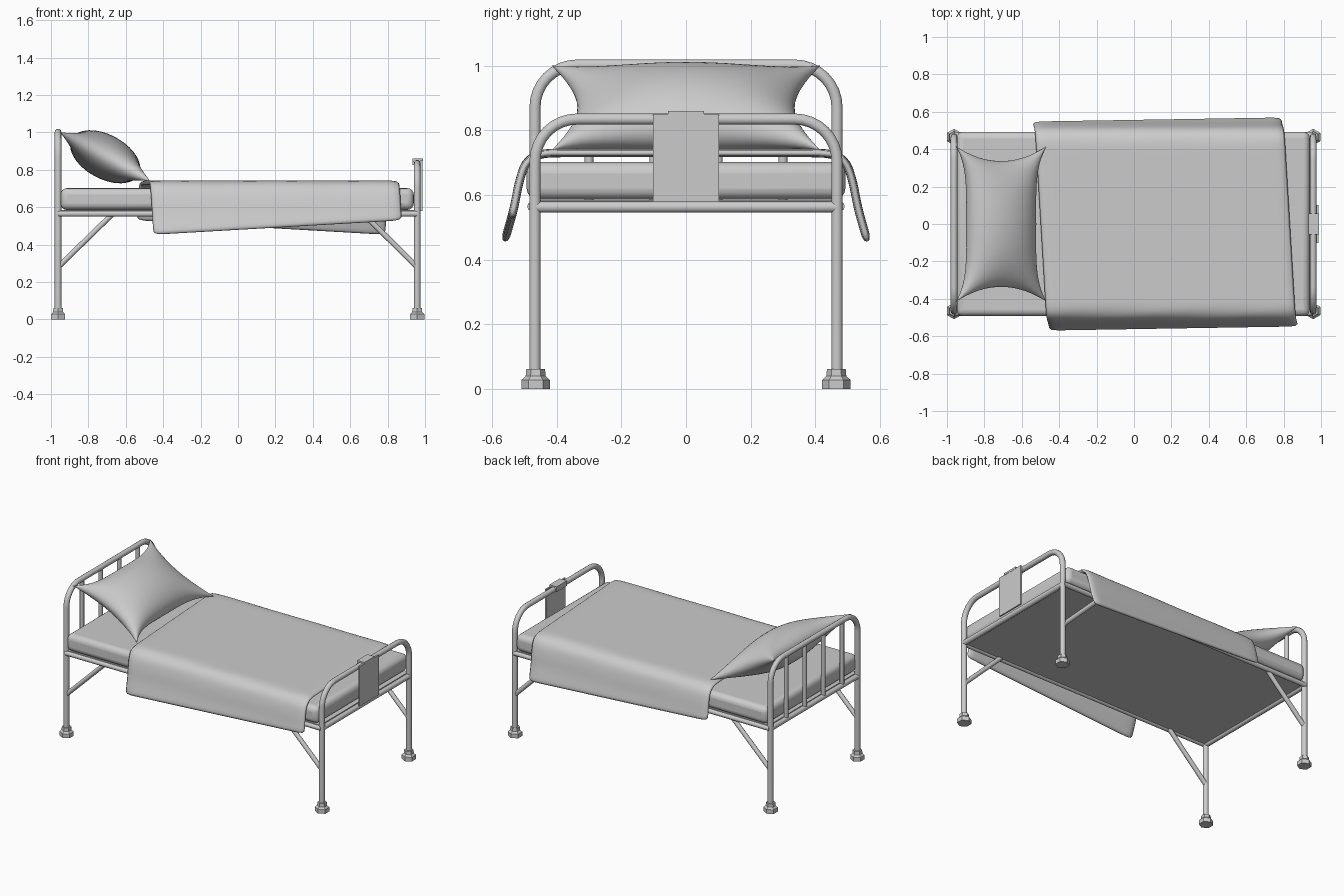
import bpy, math
from mathutils import Vector

if "Cube" in bpy.data.objects:
    bpy.data.objects.remove(bpy.data.objects["Cube"])


def finish(ob, angle=40):
    bpy.ops.object.select_all(action='DESELECT')
    ob.select_set(True)
    bpy.context.view_layer.objects.active = ob
    bpy.ops.object.shade_smooth_by_angle(angle=math.radians(angle))
    return ob


def mesh_object(name, verts, faces):
    me = bpy.data.meshes.new(name)
    me.from_pydata(verts, [], faces)
    ob = bpy.data.objects.new(name, me)
    bpy.context.collection.objects.link(ob)
    return ob


def tube(name, points, radius):
    cu = bpy.data.curves.new(name, 'CURVE')
    cu.dimensions = '3D'
    cu.bevel_depth = radius
    cu.bevel_resolution = 3
    cu.use_fill_caps = True
    sp = cu.splines.new('POLY')
    sp.points.add(len(points) - 1)
    for p, co in zip(sp.points, points):
        p.co = (*co, 1)
    ob = bpy.data.objects.new(name, cu)
    bpy.context.collection.objects.link(ob)
    bpy.ops.object.select_all(action='DESELECT')
    ob.select_set(True)
    bpy.context.view_layer.objects.active = ob
    bpy.ops.object.convert(target='MESH')
    return finish(bpy.context.object)


def box(name, lo, hi, bevel=0, segments=4):
    lo, hi = Vector(lo), Vector(hi)
    bpy.ops.mesh.primitive_cube_add(size=1, location=(lo + hi) / 2)
    ob = bpy.context.object
    ob.name = name
    ob.scale = hi - lo
    bpy.ops.object.transform_apply(location=False, rotation=False, scale=True)
    if bevel:
        m = ob.modifiers.new("round", 'BEVEL')
        m.width, m.segments = bevel, segments
    return finish(ob)


def lathe(name, profile, x, y, sides=6):
    verts = [(x + r * math.cos(a), y + r * math.sin(a), z) for r, z in profile
             for a in (math.pi / 2 + 2 * math.pi * k / sides for k in range(sides))]
    n = len(profile)
    faces = [(i * sides + k, i * sides + (k + 1) % sides, (i + 1) * sides + (k + 1) % sides,
              (i + 1) * sides + k) for i in range(n - 1) for k in range(sides)]
    faces += [tuple(reversed(range(sides))), tuple(range((n - 1) * sides, n * sides))]
    return finish(mesh_object(name, verts, faces), 30)


def hoop(x, top, r=0.13, y=0.467, steps=8):
    arc = [(x, y - r + r * math.cos(a), top - r + r * math.sin(a))
           for a in (math.pi / 2 * k / steps for k in range(steps + 1))]
    half = [(x, y, 0.04)] + arc
    return half + [(px, -py, pz) for px, py, pz in reversed(half)]


# bent tube end frames with cross rails, feet and diagonal braces
for end, x, top in (("head", -0.962, 1.002), ("foot", 0.958, 0.835)):
    s = math.copysign(1, x)
    tube(end + "_frame", hoop(x, top), 0.018)
    tube(end + "_cross_rail", [(x, -0.467, 0.563), (x, 0.467, 0.563)], 0.018)
    for y in (-0.465, 0.465):
        lathe(end + "_foot_cap", [(0.044, 0), (0.044, 0.028), (0.031, 0.04), (0.029, 0.062)], x, y)
        tube(end + "_brace", [(x, y, 0.28), (s * 0.67, y, 0.565)], 0.015)

# headboard bars
for y in (-0.3, -0.1, 0.1, 0.3):
    tube("headboard_bar", [(-0.962, y, 0.563), (-0.962, y, 1.0)], 0.014)

# side rails, base panel, mattress
for y in (-0.475, 0.475):
    tube("side_rail", [(-0.962, y, 0.565), (0.958, y, 0.565)], 0.016)
box("base_panel", (-0.955, -0.475, 0.56), (0.95, 0.475, 0.585))
box("mattress", (-0.95, -0.493, 0.586), (0.94, 0.493, 0.702), 0.035)

# chart board hung over the foot rail
box("chart_board", (0.976, -0.102, 0.58), (0.986, 0.102, 0.85))
box("chart_clip", (0.935, -0.055, 0.846), (0.988, 0.055, 0.86))
box("chart_clip_lip", (0.933, -0.055, 0.825), (0.94, 0.055, 0.86))

# blanket: a slightly turned sheet folded over the mattress sides
PROFILE = [(0, 0.743), (0.43, 0.743), (0.475, 0.735), (0.51, 0.705),
           (0.53, 0.64), (0.545, 0.56), (0.575, 0.455), (0.60, 0.38)]


def drape(s):
    left, sign = abs(s), math.copysign(1, s)
    for (y0, z0), (y1, z1) in zip(PROFILE, PROFILE[1:]):
        d = math.hypot(y1 - y0, z1 - z0)
        if left <= d:
            f = left / d
            return sign * (y0 + f * (y1 - y0)), z0 + f * (z1 - z0)
        left -= d


NX, NT, TURN = 16, 44, 0.06
verts = []
for i in range(NX + 1):
    lx = -0.6675 + 1.335 * i / NX
    for j in range(NT + 1):
        t = -0.74 + 1.48 * j / NT
        y, z = drape(t + TURN * lx)
        verts.append((0.1675 + lx - TURN * t, y, z))
faces = [(i * (NT + 1) + j, (i + 1) * (NT + 1) + j, (i + 1) * (NT + 1) + j + 1, i * (NT + 1) + j + 1)
         for i in range(NX) for j in range(NT)]
blanket = mesh_object("blanket", verts, faces)
m = blanket.modifiers.new("thickness", 'SOLIDIFY')
m.thickness, m.offset = 0.026, -1
m = blanket.modifiers.new("soften", 'SUBSURF')
m.levels = m.render_levels = 1
finish(blanket, 60)

# pillow: two bulged sheets with pinched corners, leaning on the headboard
N = 28
centre = Vector((-0.71, 0, 0.87))
along, normal = Vector((0.879, 0, -0.476)), Vector((0.476, 0, 0.879))
verts, faces = [], []
for side in (1, -1):
    base = len(verts)
    for i in range(N + 1):
        u = -math.cos(math.pi * i / N)
        for j in range(N + 1):
            v = -math.cos(math.pi * j / N)
            a = 0.275 * u * (1 - 0.26 * (1 - v ** 4))
            b = 0.415 * v * (1 - 0.19 * (1 - u * u))
            h = 0.118 * max(0, (1 - u * u) * (1 - v * v)) ** 0.5
            verts.append(centre + along * a + Vector((0, b, 0)) + normal * side * h)
    for i in range(N):
        for j in range(N):
            k = base + i * (N + 1) + j
            f = (k, k + N + 1, k + N + 2, k + 1)
            faces.append(f if side > 0 else f[::-1])
pillow = mesh_object("pillow", verts, faces)
m = pillow.modifiers.new("seam", 'WELD')
m.merge_threshold = 0.0005
finish(pillow, 80)
